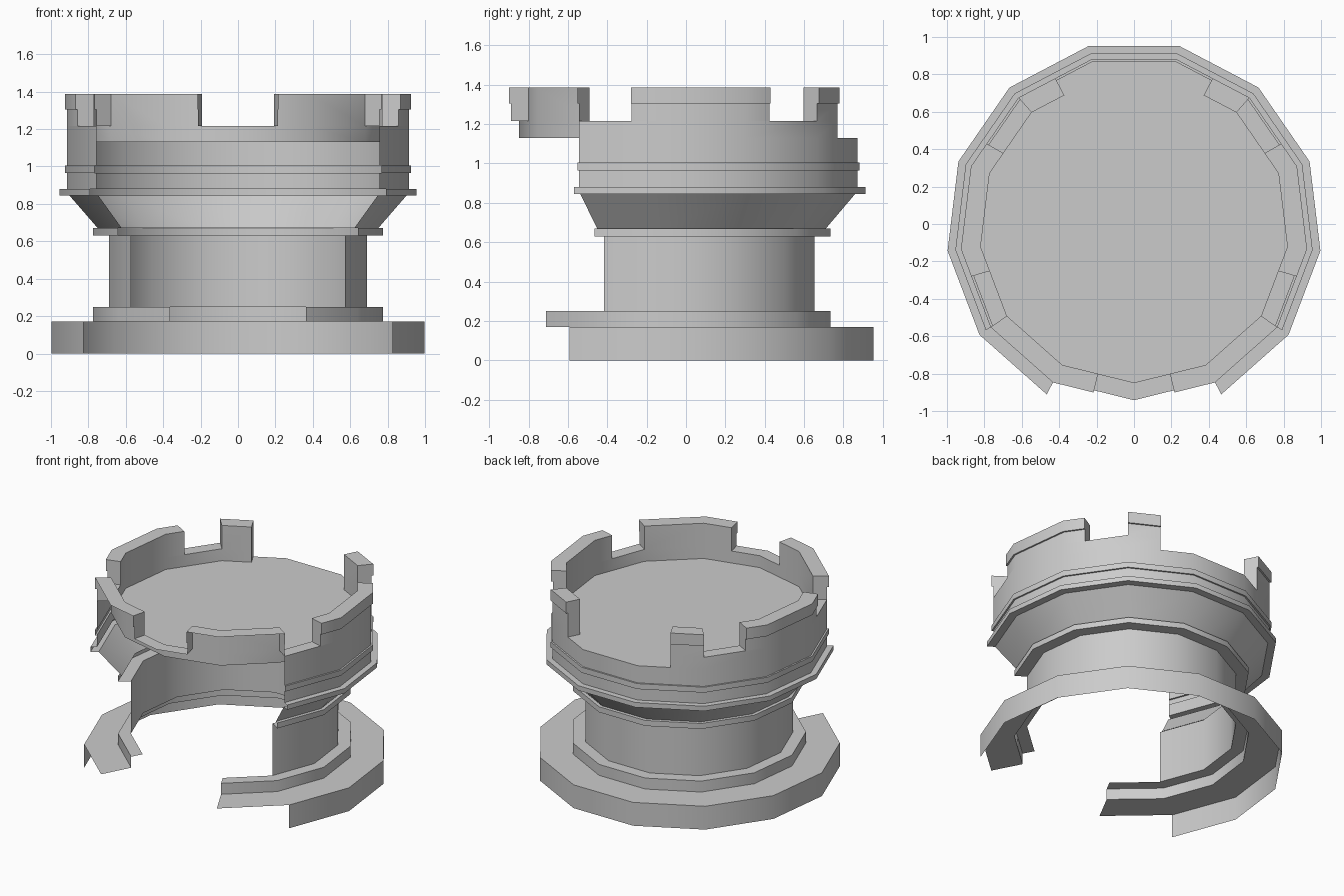
import bpy, bmesh, math
from mathutils import Vector

if "Cube" in bpy.data.objects:
    bpy.data.objects.remove(bpy.data.objects["Cube"])

N, CY = 13, -0.022
STEP = 2 * math.pi / N
BACK = N / 2            # t runs from 0 (front corner) to 6.5 (middle of the back face)


def pt(t, r, z):
    """Point on the 13-sided outline; fractions of t lie along the straight side."""
    k = math.floor(t)
    a, b = [Vector((r * math.sin(i * STEP), CY - r * math.cos(i * STEP), z)) for i in (k, k + 1)]
    return a.lerp(b, t - k)


def sweep(bm, t0, t1, profile):
    """Sweep an (r, z) profile round from t0 to t1 on both sides."""
    ts = [t0] + [k for k in range(N) if t0 < k < t1] + [t1]
    for s in (1, -1):
        for ta, tb in zip(ts, ts[1:]):
            for p, q in zip(profile, profile[1:]):
                co = [pt(ta, *p), pt(tb, *p), pt(tb, *q), pt(ta, *q)]
                face(bm, co, s)


def face(bm, co, s):
    co = [Vector((c.x * s, c.y, c.z)) for c in co]
    bm.faces.new([bm.verts.new(c) for c in (co if s > 0 else co[::-1])])


def cap(bm, t, profile, flip=False):
    """Flat radial end face on both sides."""
    for s in (1, -1):
        co = [pt(t, *p) for p in profile]
        face(bm, co[::-1] if flip else co, s)


def finish(bm, name):
    bmesh.ops.remove_doubles(bm, verts=bm.verts, dist=0.0005)
    me = bpy.data.meshes.new(name)
    bm.to_mesh(me)
    bm.free()
    ob = bpy.data.objects.new(name, me)
    bpy.context.collection.objects.link(ob)
    bpy.ops.object.select_all(action='DESELECT')
    ob.select_set(True)
    bpy.context.view_layer.objects.active = ob
    bpy.ops.object.shade_smooth_by_angle(angle=math.radians(30))


# Broken base ring and step, their tops reaching one side further forward
bm = bmesh.new()
sweep(bm, 2, BACK, [(1.004, 0), (1.004, .17)])
sweep(bm, 1, BACK, [(1.004, .17), (.78, .17), (.78, .25), (.695, .25)])
finish(bm, "base_ring")

# Neck, flange, flared cone and moulded tower wall, open at the front
bm = bmesh.new()
sweep(bm, 2, BACK, [(.695, .25), (.695, .63), (.78, .63), (.78, .67), (.755, .67),
                    (.908, .845), (.962, .845), (.962, .88), (.92, .88), (.92, .965),
                    (.932, .965), (.932, 1.005), (.92, 1.005), (.92, 1.13)])
finish(bm, "tower_wall")

# Platform floor, running out to the wall where the back parapet is missing
bm = bmesh.new()
bm.faces.new([bm.verts.new(pt(k, .826, 1.13)) for k in range(N)])
sweep(bm, 5.5, BACK, [(.92, 1.13), (.826, 1.13)])
finish(bm, "platform_floor")

# Parapet: the outer skin is missing on the front sides (t < 2)
LOW, BAND, TOP, RI, RO, RB = 1.217, 1.305, 1.387, .826, .92, .932
merlon = [(RI, LOW), (RO, LOW), (RO, BAND), (RB, BAND), (RB, TOP), (RI, TOP)]
bm = bmesh.new()
sweep(bm, 2, 5.5, [(RO, 1.13), (RO, LOW)])
sweep(bm, 0, 5.5, [(RI, LOW), (RI, 1.13)])
cap(bm, 5.5, [(RI, 1.13), (RO, 1.13), (RO, LOW), (RI, LOW)], True)
for a, b in ((0, .5), (2, 2.65), (4.33, 5)):
    sweep(bm, a, b, [(RO, LOW), (RI, LOW)])
for a, b in ((.5, 2), (2.65, 4.33), (5, 5.5)):
    sweep(bm, a, b, [(RB, TOP), (RI, TOP), (RI, LOW)])
    if a >= 2:
        sweep(bm, a, b, [(RO, LOW), (RO, BAND), (RB, BAND), (RB, TOP)])
    cap(bm, a, merlon)
    cap(bm, b, merlon, True)
finish(bm, "parapet")
